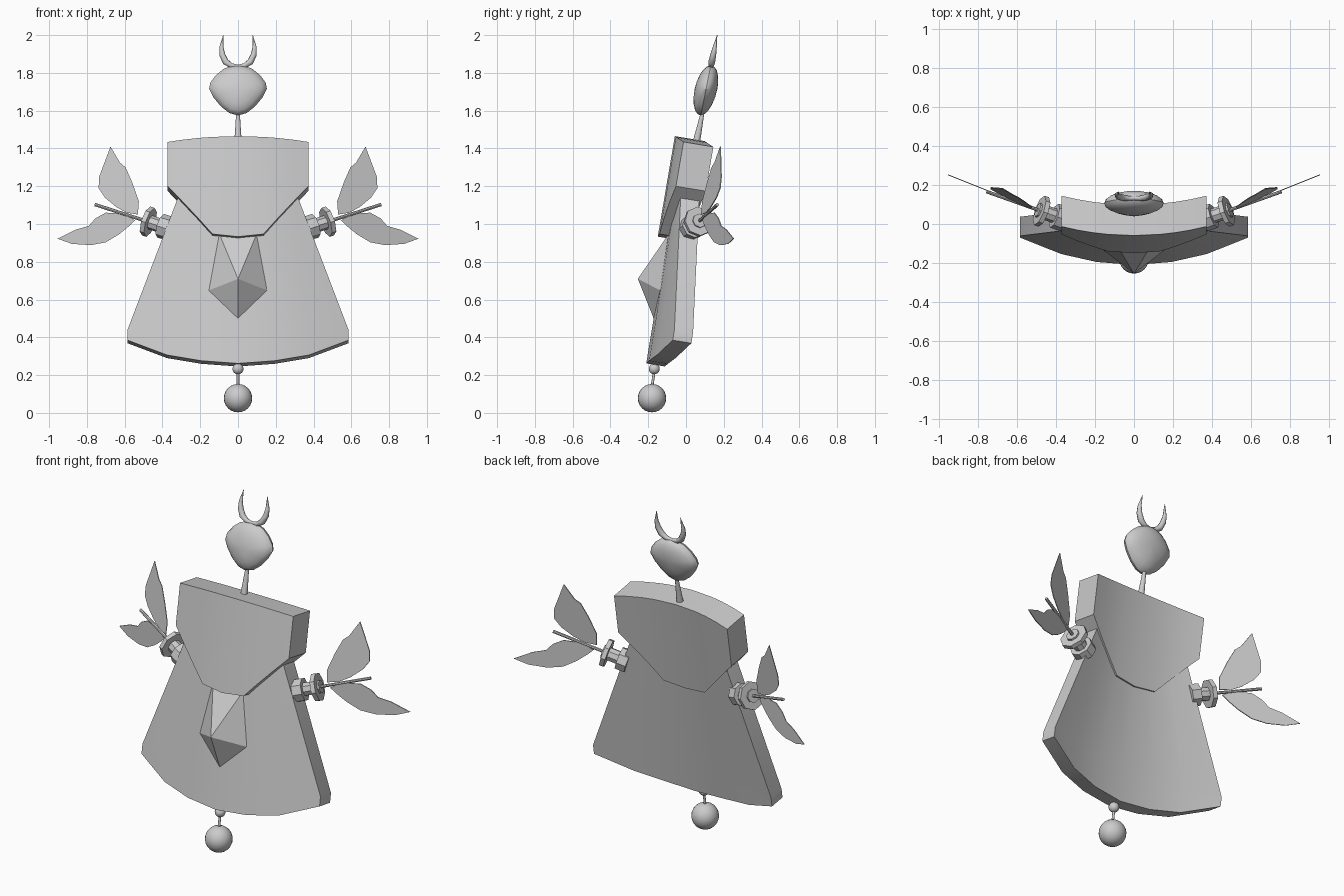
import bpy, bmesh, math
from mathutils import Vector

if "Cube" in bpy.data.objects:
    bpy.data.objects.remove(bpy.data.objects["Cube"])

GREY = (0.6, 0.6, 0.6, 1)
mat = bpy.data.materials.new("plain grey")
mat.use_nodes = True
mat.diffuse_color = GREY
mat.node_tree.nodes["Principled BSDF"].inputs["Base Color"].default_value = GREY


def finish(obj, name, smooth=None):
    obj.name = name
    obj.data.materials.clear()
    obj.data.materials.append(mat)
    if smooth:
        bpy.ops.object.select_all(action='DESELECT')
        obj.select_set(True)
        bpy.context.view_layer.objects.active = obj
        bpy.ops.object.shade_smooth_by_angle(angle=math.radians(smooth))
    return obj


def mesh(name, verts, faces, smooth=None):
    bm = bmesh.new()
    vs = [bm.verts.new(v) for v in verts]
    for f in faces:
        bm.faces.new([vs[i] for i in f])
    bmesh.ops.recalc_face_normals(bm, faces=bm.faces)
    me = bpy.data.meshes.new(name)
    bm.to_mesh(me)
    bm.free()
    obj = bpy.data.objects.new(name, me)
    bpy.context.collection.objects.link(obj)
    return finish(obj, name, smooth)


def rod(name, a, b, r1, r2=None, sides=12):
    a, b = Vector(a), Vector(b)
    bpy.ops.mesh.primitive_cone_add(vertices=sides, radius1=r1, radius2=r2 or r1,
                                    depth=(b - a).length, location=(a + b) / 2)
    obj = bpy.context.object
    obj.rotation_euler = (b - a).to_track_quat('Z', 'Y').to_euler()
    return finish(obj, name, 40)


def ball(name, centre, r):
    bpy.ops.mesh.primitive_uv_sphere_add(segments=24, ring_count=12, radius=r, location=centre)
    return finish(bpy.context.object, name, 60)


def bent_plate(name, rows, y_at, thick):
    """Leaning curved slab; rows of mirrored (x, z) points run bottom to top."""
    rows = [[(-x, z) for x, z in r[:0:-1]] + r for r in rows]
    n, m = len(rows[0]), len(rows)
    front = [(x, y_at(x, z), z) for r in rows for x, z in r]
    back = [(x, y + 0.987 * thick, z - 0.163 * thick) for x, y, z in front]
    k = n * m
    faces = []
    for j in range(m - 1):
        for i in range(n - 1):
            q = [j * n + i, j * n + i + 1, (j + 1) * n + i + 1, (j + 1) * n + i]
            faces += [q, [a + k for a in q]]
    rim = (list(range(n)) + [j * n + n - 1 for j in range(1, m)]
           + list(range(k - 2, k - n - 1, -1)) + [j * n for j in range(m - 2, 0, -1)])
    for a, b in zip(rim, rim[1:] + rim[:1]):
        faces.append([a, b, b + k, a + k])
    return mesh(name, front + back, faces, 25)


# flared body
us = [0, 0.33, 0.64, 1]
bottom = list(zip([0.585 * u for u in us], [0.262, 0.276, 0.306, 0.385]))
corner = [(0.585 * u, 0.44) for u in us]
top = [(0.295 * u, 1.2) for u in us]
bent_plate("body", [bottom, corner, top],
           lambda x, z: -0.21 + 0.165 * (z - 0.265) + 0.35 * x * x, 0.1)

# overlapping upper flap
xs = [0, 0.135, 0.21, 0.29, 0.372]
low = list(zip(xs, [0.933, 0.947, 1.03, 1.115, 1.2]))
high = [(x, 1.465 - 0.22 * x * x) for x in xs]
bent_plate("upper_flap", [low, high],
           lambda x, z: -0.06 + 0.17 * (z - 1.46) + 0.37 * x * x, 0.16)

# faceted beak
mesh("beak", [(0, -0.255, 0.71), (0.1, -0.09, 0.95), (0.163, -0.13, 0.645),
              (0, -0.165, 0.485), (-0.163, -0.13, 0.645), (-0.1, -0.09, 0.95)],
     [(0, 1, 2), (0, 2, 3), (0, 3, 4), (0, 4, 5), (0, 5, 1), (1, 5, 4, 3, 2)])

# hanging pendulum
ball("pendulum_ball", (0, -0.18, 0.078), 0.075)
ball("pendulum_bead", (0, -0.168, 0.233), 0.029)
rod("pendulum_wire", (0, -0.18, 0.14), (0, -0.16, 0.27), 0.007)

# neck
rod("neck", (0, 0.05, 1.41), (0, 0.09, 1.6), 0.021, 0.009)

# lens-shaped head: an outline domed on both sides
half = [(0, 1.575), (0.045, 1.587), (0.09, 1.622), (0.13, 1.67), (0.153, 1.715),
        (0.146, 1.75), (0.115, 1.79), (0.075, 1.822), (0.035, 1.836), (0, 1.84)]
outline = half + [(-x, z) for x, z in half[-2:0:-1]]
n = len(outline)
verts, faces = [], []
angles = [i * math.pi / 10 for i in range(-4, 5)]
for a in angles:
    s = math.cos(a)
    for x, z in outline:
        zz = 1.715 + (z - 1.715) * s
        verts.append((x * s, 0.106 + 0.2 * (zz - 1.715) + 0.06 * math.sin(a), zz))
for j in range(len(angles) - 1):
    for i in range(n):
        i2 = (i + 1) % n
        faces.append((j * n + i, j * n + i2, (j + 1) * n + i2, (j + 1) * n + i))
for base, y in ((0, 0.046), ((len(angles) - 1) * n, 0.166)):
    verts.append((0, y, 1.715))
    faces += [(base + i, base + (i + 1) % n, len(verts) - 1) for i in range(n)]
mesh("head", verts, faces, 35)

# crescent horns: one tapered curve
side = [(0.035, 1.838, 0.014), (0.065, 1.858, 0.018), (0.083, 1.895, 0.016),
        (0.088, 1.935, 0.011), (0.078, 2.0, 0.001)]
path = [(-x, z, r) for x, z, r in side[::-1]] + [(0, 1.834, 0.01)] + side
cu = bpy.data.curves.new("horns", 'CURVE')
cu.dimensions = '3D'
cu.bevel_depth = 1
cu.bevel_resolution = 2
sp = cu.splines.new('POLY')
sp.points.add(len(path) - 1)
for p, (x, z, r) in zip(sp.points, path):
    p.co = (x, 0.132 + 0.2 * (z - 1.835), z, 1)
    p.radius = r
horns = bpy.data.objects.new("horns", cu)
bpy.context.collection.objects.link(horns)
bpy.ops.object.select_all(action='DESELECT')
horns.select_set(True)
bpy.context.view_layer.objects.active = horns
bpy.ops.object.convert(target='MESH')
finish(bpy.context.object, "horns", 60)


def leaf(name, s, pts, y_at):
    n = len(pts)
    verts = [(s * x, y_at(x, z) + d, z) for d in (0, 0.005) for x, z in pts]
    faces = [list(range(n)), list(range(n, 2 * n))]
    faces += [(i, (i + 1) % n, (i + 1) % n + n, i + n) for i in range(n)]
    mesh(name, verts, faces)


# arms: stacked collars on a rod, with two leaves each
upper = [(0.53, 1.05), (0.525, 1.12), (0.56, 1.22), (0.595, 1.3), (0.625, 1.325), (0.675, 1.41),
         (0.735, 1.25), (0.738, 1.19), (0.705, 1.14), (0.645, 1.09), (0.59, 1.06)]
lower = [(0.545, 1.02), (0.61, 1.055), (0.7, 1.06), (0.755, 1.03), (0.79, 0.99), (0.86, 0.97),
         (0.955, 0.922), (0.88, 0.895), (0.78, 0.888), (0.7, 0.903), (0.63, 0.945), (0.575, 0.99)]
start, axis = Vector((0.36, 0.025, 0.975)), Vector((0.9, 0.32, 0.29)).normalized()
collars = [("shoulder", 0, 0.055, 0.065), ("arm_spacer", 0, 0.15, 0.038),
           ("arm_disc", 0.115, 0.14, 0.08), ("twig", 0.14, 0.44, 0.009)]
for s, label in ((1, "left"), (-1, "right")):
    for part, a, b, r in collars:
        p, q = start + axis * a, start + axis * b
        rod(f"{label}_{part}", (s * p.x, p.y, p.z), (s * q.x, q.y, q.z), r, sides=8)
    leaf(f"{label}_upper_leaf", s, upper,
         lambda x, z: 0.08 + 0.4 * (x - 0.53) + 0.12 * (z - 1.06))
    leaf(f"{label}_lower_leaf", s, lower, lambda x, z: 0.08 + 0.4 * (x - 0.53))
